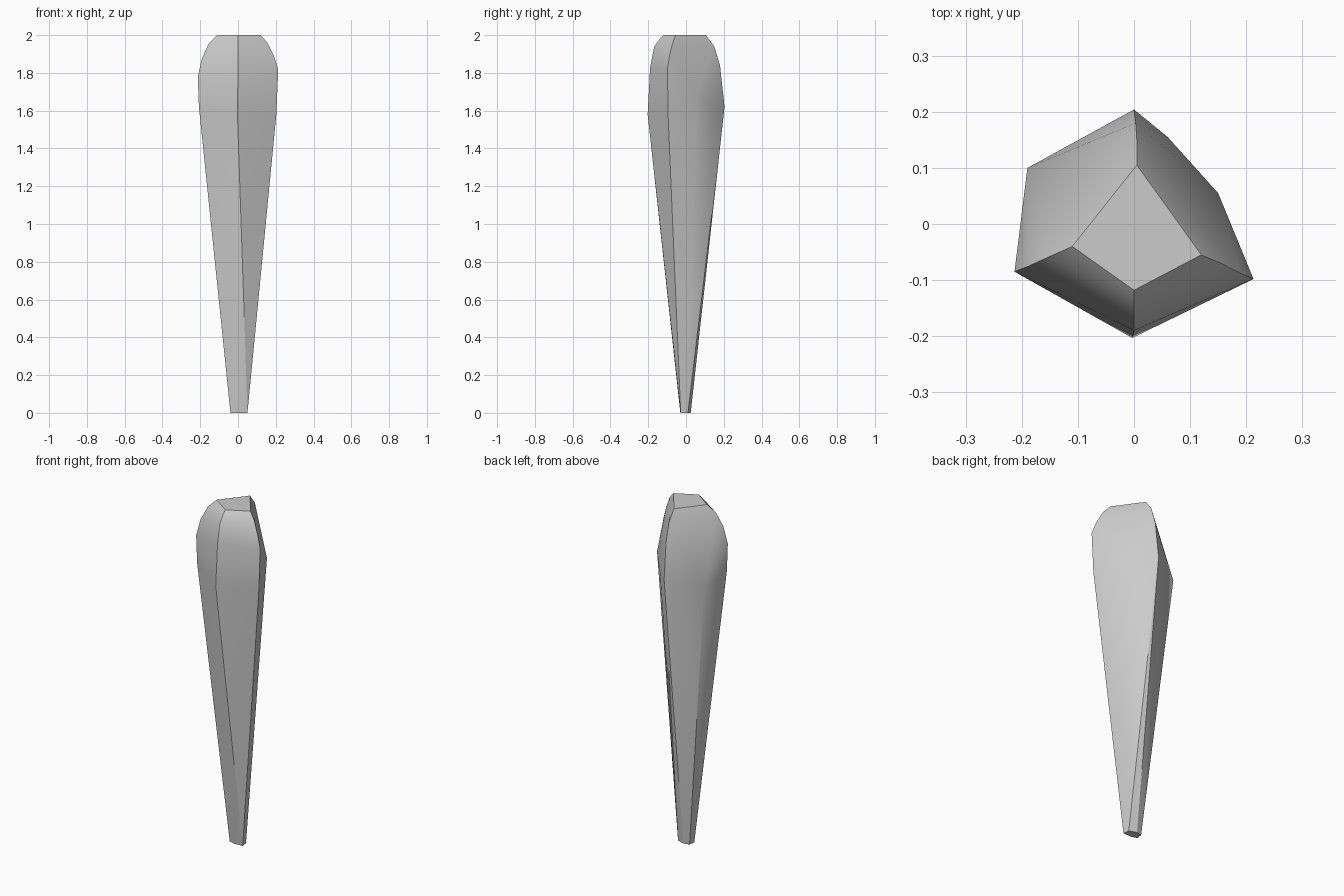
import bpy, bmesh, math

if "Cube" in bpy.data.objects:
    bpy.data.objects.remove(bpy.data.objects["Cube"])

# Each ridge of the tapered stone shard, listed from crown to foot (x, y, z)
ridges = {
    "front": [(0, -.118, 2), (0, -.135, 1.985), (0, -.168, 1.94), (0, -.19, 1.83),
              (-.003, -.203, 1.58), (0, -.03, 0)],
    "right": [(.12, -.055, 2), (.155, -.07, 1.96), (.19, -.088, 1.89),
              (.213, -.098, 1.82), (.203, -.095, 1.58), (.05, -.028, 0)],
    "right_back": [(.15, .055, 1.69), (.045, .01, 0)],
    "back": [(.005, .105, 2), (.005, .15, 1.94), (.003, .18, 1.84),
             (.06, .155, 1.62), (0, .204, 1.62), (0, .025, 0)],
    "left_back": [(-.19, .1, 1.59), (-.035, .017, 0)],
    "left": [(-.11, -.04, 2), (-.155, -.06, 1.955), (-.19, -.076, 1.88),
             (-.213, -.085, 1.78), (-.207, -.085, 1.62), (-.04, -.02, 0)],
}

# Wrap a convex skin around the ridges
bm = bmesh.new()
for ridge in ridges.values():
    for p in ridge:
        bm.verts.new(p)
res = bmesh.ops.convex_hull(bm, input=bm.verts[:])
loose = [v for v in bm.verts if not v.link_faces]
bmesh.ops.delete(bm, geom=loose, context='VERTS')
bmesh.ops.recalc_face_normals(bm, faces=bm.faces[:])

mesh = bpy.data.meshes.new("tapered_shard")
bm.to_mesh(mesh)
bm.free()
shard = bpy.data.objects.new("tapered_shard", mesh)
bpy.context.collection.objects.link(shard)

# Soften the shallow facets only
bpy.context.view_layer.objects.active = shard
shard.select_set(True)
bpy.ops.object.shade_smooth_by_angle(angle=math.radians(20))
